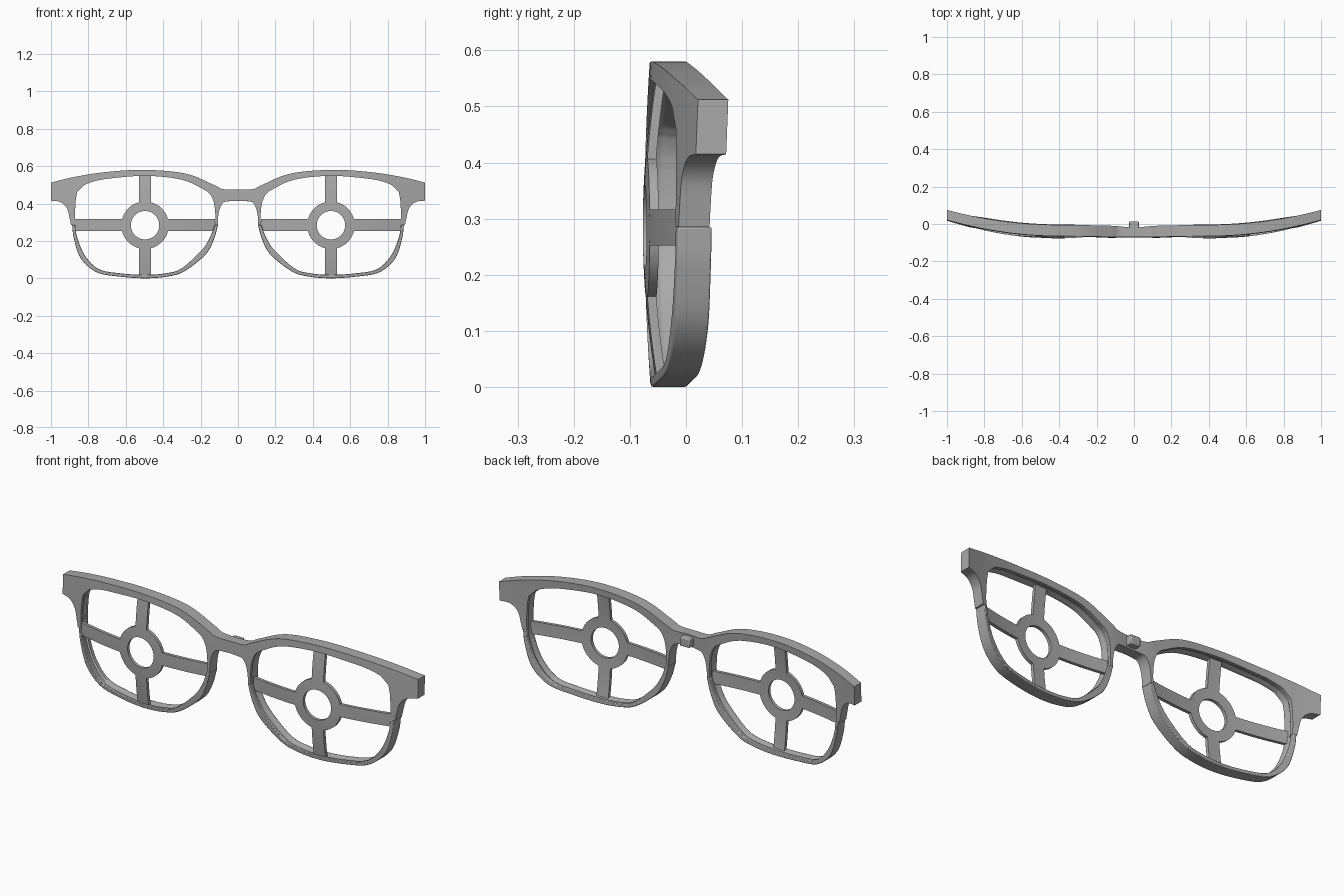
import bpy, bmesh, math
from mathutils import Vector

cube = bpy.data.objects.get("Cube")
if cube:
    bpy.data.objects.remove(cube)

grey = bpy.data.materials.new("frame_grey")
grey.use_nodes = True
grey.diffuse_color = (0.4, 0.4, 0.4, 1)
grey.node_tree.nodes["Principled BSDF"].inputs["Base Color"].default_value = (0.4, 0.4, 0.4, 1)


def frame_front(x, z):
    """Wrapped front surface of the frame."""
    return -0.074 + 0.12 * (z - 0.3) ** 2 + 0.25 * max(0, x - 0.4) ** 2


def frame_depth(x):
    return 0.06 - 0.01 * max(0, 1 - x / 0.1) - 0.006 * max(0, x - 0.5) * 2


def lens_front(x, z):
    """Domed surface of the lens braces."""
    return -0.077 + 0.3 * (x - 0.42) ** 2 + 0.3 * (z - 0.285) ** 2


def spline(points, steps=6):
    """Catmull-Rom curve through paired inner/outer points."""
    p = [Vector(q) for q in points]
    p = [2 * p[0] - p[1]] + p + [2 * p[-1] - p[-2]]
    out = []
    for a, b, c, d in zip(p, p[1:], p[2:], p[3:]):
        for i in range(steps):
            t = i / steps
            out.append(0.5 * (2 * b + (c - a) * t + (2 * a - 5 * b + 4 * c - d) * t * t
                              + (3 * b - a - 3 * c + d) * t ** 3))
    return out + [p[-2]]


def loft(name, rows, section, front, depth, closed=False, bevel=0.0):
    """Sweep a section between paired inner and outer edges, then mirror it."""
    bm = bmesh.new()
    rings = []
    for ix, iz, ox, oz in rows:
        inner, outer = Vector((ix, iz)), Vector((ox, oz))
        side = (outer - inner).normalized()
        ring = []
        for t, off, d in section:
            x, z = inner.lerp(outer, t) + side * off
            ring.append(bm.verts.new((x, front(x, z) + d * depth(x), z)))
        rings.append(ring)
    n = len(section)
    for a, b in zip(rings, rings[1:] + rings[:1] if closed else rings[1:]):
        for k in range(n):
            m = (k + 1) % n
            bm.faces.new((a[k], a[m], b[m], b[k]))
    if not closed:
        bm.faces.new(rings[0])
        bm.faces.new(rings[-1])
    bmesh.ops.recalc_face_normals(bm, faces=bm.faces)
    # open the seam on the centre plane so both halves join
    seam = [f for f in bm.faces if all(abs(v.co.x) < 1e-5 for v in f.verts)]
    bmesh.ops.delete(bm, geom=seam, context="FACES")
    me = bpy.data.meshes.new(name)
    bm.to_mesh(me)
    bm.free()
    ob = bpy.data.objects.new(name, me)
    bpy.context.collection.objects.link(ob)
    ob.modifiers.new("mirror", "MIRROR")
    finish(ob, bevel)
    return ob


def finish(ob, bevel):
    ob.data.materials.append(grey)
    if bevel:
        mod = ob.modifiers.new("soft_edges", "BEVEL")
        mod.width, mod.segments = bevel, 2
        mod.limit_method, mod.angle_limit = "ANGLE", math.radians(40)
    bpy.ops.object.select_all(action="DESELECT")
    ob.select_set(True)
    bpy.context.view_layer.objects.active = ob
    bpy.ops.object.shade_smooth_by_angle(angle=math.radians(35))


# Sections: flat front and back, with a lens groove on the inner wall
across = [0, 0.25, 0.5, 0.75, 1]
plain = [(t, 0, 0) for t in across] + [(t, 0, 1) for t in reversed(across)]
grooved = plain + [(0, 0, 0.7), (0, 0.006, 0.55), (0, 0.006, 0.4), (0, 0, 0.25)]
slim = [(0, 0, 0), (1, 0, 0), (1, 0, 1), (0, 0, 1), (0, 0, 0.7),
        (0, 0.006, 0.55), (0, 0.006, 0.4), (0, 0, 0.25)]

# Upper frame: nose side, bridge, brow, temple block (inner x, z, outer x, z)
nose = [(.122, .285, .108, .285), (.121, .33, .106, .33), (.123, .365, .098, .37),
        (.125, .385, .083, .4), (.127, .395, .06, .413), (.13, .41, 0, .415)]
brow = [(.14, .435, 0, .475), (.15, .45, .08, .477), (.18, .473, .13, .5),
        (.3, .527, .28, .56), (.495, .548, .495, .58), (.7, .532, .7, .569),
        (.78, .515, .87, .543), (.82, .5, 1, .512)]
temple = [(.86, .46, 1, .415), (.867, .42, .95, .408), (.87, .38, .915, .375),
          (.872, .33, .9, .32), (.87, .285, .893, .285)]
upper = spline(nose) + spline(brow) + spline(temple)
loft("upper_frame", upper, grooved, frame_front, frame_depth, bevel=0.004)

# Lower rims, slightly deeper than the upper frame
rim = [(.87, .285, .887, .285), (.86, .22, .877, .21), (.82, .125, .84, .105),
       (.745, .05, .757, .033), (.63, .027, .64, .01), (.495, .019, .495, 0),
       (.38, .028, .375, .01), (.3, .055, .286, .038), (.195, .15, .175, .125),
       (.15, .22, .13, .205), (.125, .285, .107, .285)]
loft("lower_rim", spline(rim), slim, frame_front, lambda x: 0.061, bevel=0.003)

# Lens braces: a ring with four arms
cx, cz, arm = 0.497, 0.284, 0.032
thin = lambda x: 0.016
ring = []
for i in range(64):
    c, s = math.cos(math.tau * i / 64), math.sin(math.tau * i / 64)
    ring.append((cx + 0.076 * c, cz + 0.076 * s, cx + 0.127 * c, cz + 0.127 * s))
loft("brace_ring", ring, plain, lens_front, thin, closed=True)

arms = {"outer": (1, 0, 0.378), "inner": (-1, 0, 0.375),
        "top": (0, 1, 0.268), "bottom": (0, -1, 0.268)}
for name, (dx, dz, reach) in arms.items():
    rows = []
    for i in range(13):
        r = 0.122 + (reach - 0.122) * i / 12
        x, z = cx + dx * r, cz + dz * r
        rows.append((x - dz * arm, z - dx * arm, x + dz * arm, z + dx * arm))
    loft("brace_arm_" + name, rows, plain, lens_front, thin)

# Small lug behind the bridge
bpy.ops.mesh.primitive_cube_add(size=1, location=(0, -0.01, 0.445))
lug = bpy.context.object
lug.name = "bridge_lug"
lug.scale = (0.056, 0.046, 0.045)
bpy.ops.object.transform_apply(location=False, rotation=False, scale=True)
finish(lug, 0.005)
